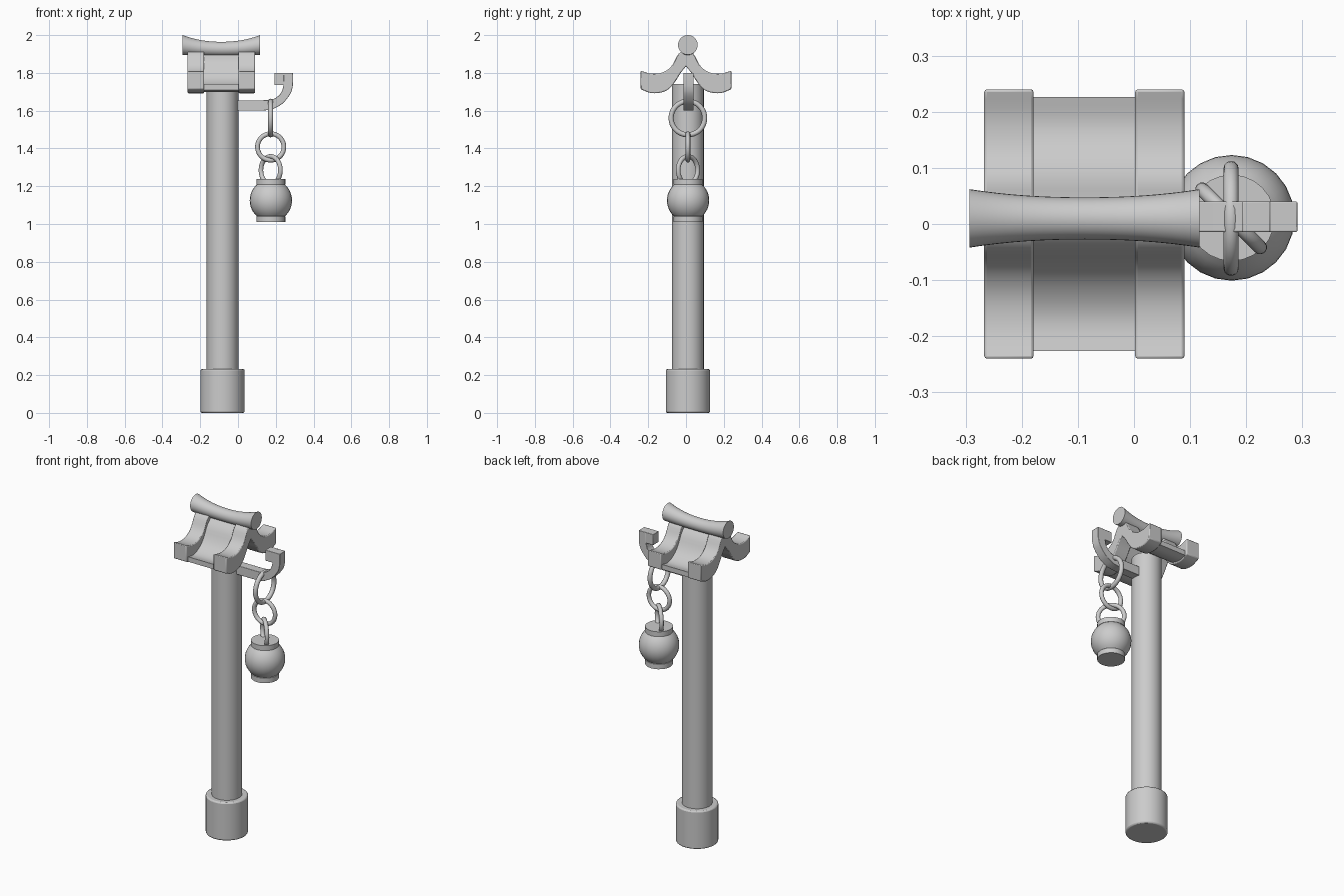
import bpy, bmesh, math
from mathutils import Vector, Matrix

if "Cube" in bpy.data.objects:
    bpy.data.objects.remove(bpy.data.objects["Cube"])

PX, PY = -0.082, 0.01      # post axis
LX = 0.173                 # lantern axis


def finish(name, bm, bevel=0.0):
    bmesh.ops.recalc_face_normals(bm, faces=bm.faces)
    me = bpy.data.meshes.new(name)
    bm.to_mesh(me)
    bm.free()
    ob = bpy.data.objects.new(name, me)
    bpy.context.collection.objects.link(ob)
    bpy.ops.object.select_all(action='DESELECT')
    ob.select_set(True)
    bpy.context.view_layer.objects.active = ob
    bpy.ops.object.shade_smooth_by_angle(angle=math.radians(35))
    if bevel:
        m = ob.modifiers.new("bevel", 'BEVEL')
        m.width, m.segments = bevel, 2
        m.limit_method, m.angle_limit = 'ANGLE', math.radians(45)
    return ob


def rings(name, stations, axis, n=32, bevel=0.0):
    """Skin circles: stations are (centre, radius) along 'X' or 'Z'."""
    bm = bmesh.new()
    loops = []
    for c, r in stations:
        loop = []
        for i in range(n):
            a = math.tau * i / n
            u, v = r * math.cos(a), r * math.sin(a)
            off = Vector((u, v, 0)) if axis == 'Z' else Vector((0, u, v))
            loop.append(bm.verts.new(Vector(c) + off))
        loops.append(loop)
    for a, b in zip(loops, loops[1:]):
        for i in range(n):
            j = (i + 1) % n
            bm.faces.new((a[i], a[j], b[j], b[i]))
    bm.faces.new(loops[0])
    bm.faces.new(loops[-1])
    return finish(name, bm, bevel)


def spline(pts, sub=3):
    """Catmull-Rom through 2D points."""
    p = [Vector(q) for q in pts]
    p = [2 * p[0] - p[1]] + p + [2 * p[-1] - p[-2]]
    out = []
    for a, b, c, d in zip(p, p[1:], p[2:], p[3:]):
        for k in range(sub):
            t = k / sub
            out.append(0.5 * (2 * b + (c - a) * t + (2 * a - 5 * b + 4 * c - d) * t * t
                              + (3 * b - a - 3 * c + d) * t ** 3))
    return out + [p[-2]]


def strip(name, upper, lower, place, d0, d1, bevel):
    """Extruded band between two matching 2D curves; place(u, v, d) -> 3D."""
    bm = bmesh.new()
    g = [[bm.verts.new(place(q[0], q[1], d)) for q in c]
         for c, d in ((upper, d0), (upper, d1), (lower, d1), (lower, d0))]
    for k in range(4):
        a, b = g[k], g[(k + 1) % 4]
        for i in range(len(a) - 1):
            bm.faces.new((a[i], a[i + 1], b[i + 1], b[i]))
    for e in (0, -1):
        bm.faces.new([c[e] for c in g])
    return finish(name, bm, bevel)


def mirrored(pts):
    half = spline(pts)
    return [Vector((-q[0], q[1])) for q in reversed(half[1:])] + half


def roof(name, top, bottom, x0, x1, bevel):
    strip(name, mirrored(top), mirrored(bottom),
          lambda u, v, d: (d, u, v), x0, x1, bevel)


# post and base
rings("post", [((PX, PY, 0.1), 0.084), ((PX, PY, 1.74), 0.084)], 'Z')
rings("base", [((PX, PY, 0), 0.117), ((PX, PY, 0.232), 0.117)], 'Z', bevel=0.008)

# curved roof: two heavy end beams and a thinner panel between
beam_top = [(0, 1.925), (0.04, 1.9), (0.07, 1.845), (0.1, 1.815),
            (0.14, 1.798), (0.19, 1.797), (0.24, 1.812)]
beam_low = [(0, 1.835), (0.028, 1.8), (0.055, 1.757), (0.085, 1.72),
            (0.125, 1.698), (0.185, 1.693), (0.24, 1.714)]
panel_top = [(0, 1.9), (0.04, 1.86), (0.07, 1.805), (0.1, 1.767),
             (0.14, 1.741), (0.18, 1.732), (0.226, 1.74)]
panel_low = [(0, 1.85), (0.03, 1.815), (0.06, 1.765), (0.09, 1.73),
             (0.13, 1.708), (0.18, 1.7), (0.226, 1.71)]
for side, x0 in (("left", -0.267), ("right", 0.002)):
    roof(side + "_roof_beam", beam_top, beam_low, x0, x0 + 0.088, 0.005)
roof("roof_panel", panel_top, panel_low, -0.19, 0.014, 0.0)

# flared, sagging ridge roll
st = []
for i in range(17):
    t = i / 8 - 1
    f = abs(t) ** 2.2
    st.append(((-0.088 + 0.205 * t, PY, 1.927 + 0.021 * f), 0.0375 + 0.0145 * f))
rings("ridge_roll", st, 'X')

# hook: arm, upward bend and inward block
inner = [(-0.06, 1.655), (0.13, 1.655)] + \
    [tuple(q) for q in spline([(0.165, 1.656), (0.2, 1.668), (0.23, 1.697), (0.241, 1.735)])]
outer = [(-0.06, 1.6), (0.13, 1.6)] + \
    [tuple(q) for q in spline([(0.18, 1.606), (0.235, 1.637), (0.278, 1.69), (0.291, 1.735)])]
inner += [(0.241, 1.8)]
outer += [(0.291, 1.8)]
on_xz = lambda u, v, d: (u, d, v)
strip("hook_arm", inner, outer, on_xz, PY - 0.024, PY + 0.03, 0.002)
strip("hook_tip", [(0.193, 1.8), (0.243, 1.8)], [(0.193, 1.735), (0.243, 1.735)],
      on_xz, PY - 0.024, PY + 0.03, 0.002)

# chain links: (name, centre z, major radius, minor radius, turn about z)
for name, z, R, r, turn in (("upper_link", 1.561, 0.089, 0.0135, 90),
                            ("middle_link", 1.408, 0.07, 0.0125, 0),
                            ("lower_link", 1.285, 0.073, 0.0125, -45)):
    bpy.ops.mesh.primitive_torus_add(
        major_radius=R, minor_radius=r, major_segments=36, minor_segments=12,
        location=(LX, PY, z), rotation=(math.pi / 2, 0, math.radians(turn)))
    bpy.context.object.name = name
    bpy.ops.object.shade_smooth_by_angle(angle=math.radians(50))

# round lantern with rim and foot
prof = [(1.01, 0.077), (1.04, 0.077)]
for i in range(13):
    a = math.radians(-48 + 96 * i / 12)
    prof.append((1.125 + 0.112 * math.sin(a), 0.112 * math.cos(a)))
prof += [(1.208, 0.077), (1.238, 0.077)]
rings("lantern", [((LX + 0.001, PY + 0.001, z), r) for z, r in prof], 'Z', n=24)
